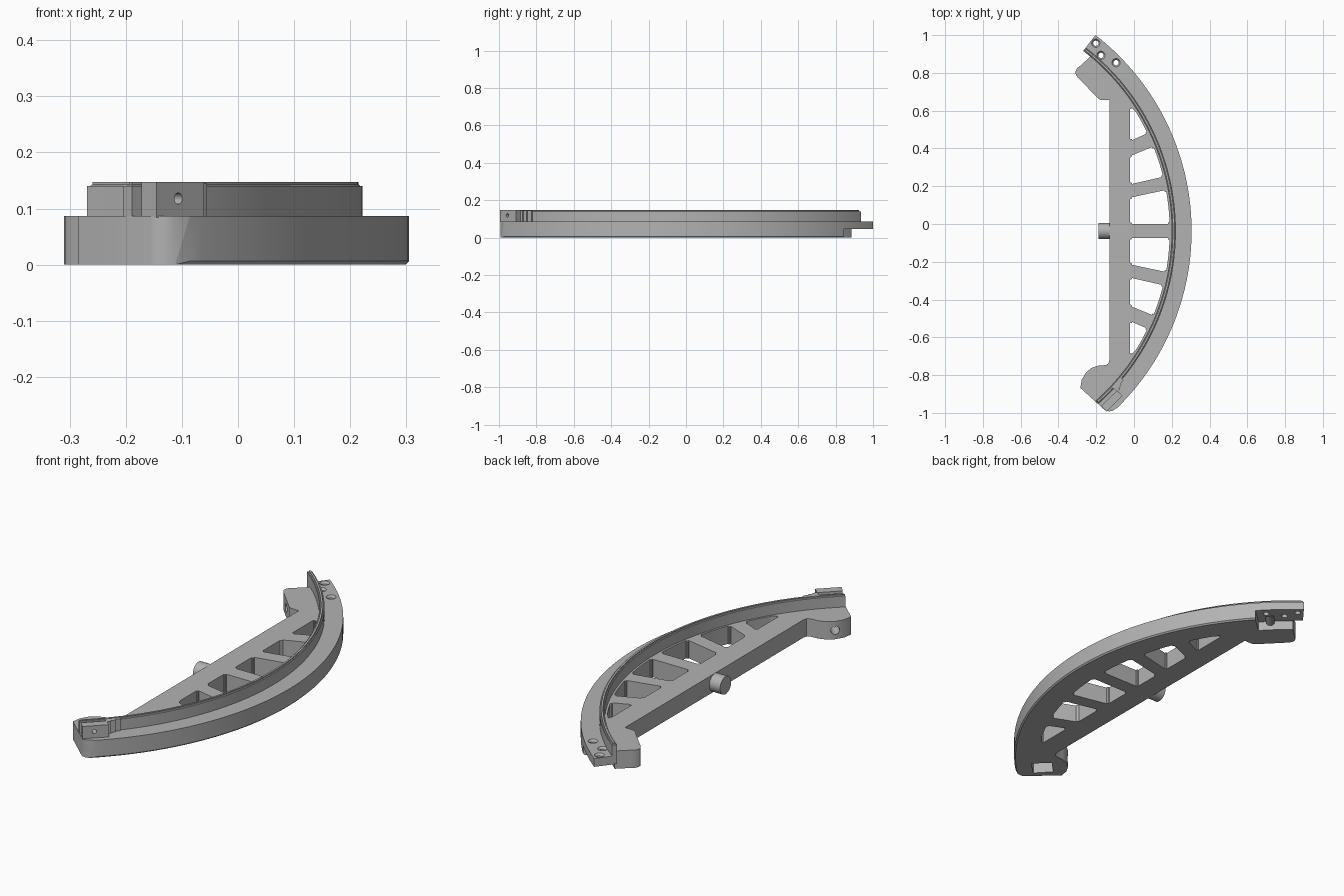
import bpy, bmesh, math
from mathutils import Vector, Matrix

if "Cube" in bpy.data.objects:
    bpy.data.objects.remove(bpy.data.objects["Cube"])

CX, CY = -1.006, -0.037          # centre of the big arc
R_OUT, R_RAIL, R_IN = 1.311, 1.228, 1.205
TOP, RAIL_TOP = 0.087, 0.147

grey = bpy.data.materials.new("plain grey")
grey.use_nodes = True
GREY = (0.45, 0.45, 0.45, 1)
grey.diffuse_color = GREY
grey.node_tree.nodes["Principled BSDF"].inputs["Base Color"].default_value = GREY


def polar(r, deg):
    a = math.radians(deg)
    return (CX + r * math.cos(a), CY + r * math.sin(a))


def arc(r, a0, a1, n):
    return [polar(r, a0 + (a1 - a0) * i / n) for i in range(n + 1)]


def sector(r0, r1, a0, a1, n=6):
    return arc(r1, a0, a1, n) + arc(r0, a1, a0, n)


def radius(co):
    return math.hypot(co.x - CX, co.y - CY)


def prism(name, outline, z0, z1, bevel=0, pick=None, segments=1):
    """Extrude an outline; bevel the edges chosen by pick."""
    bm = bmesh.new()
    face = bm.faces.new([bm.verts.new((x, y, z0)) for x, y in outline])
    new = bmesh.ops.extrude_face_region(bm, geom=[face])["geom"]
    bmesh.ops.translate(bm, vec=(0, 0, z1 - z0),
                        verts=[v for v in new if isinstance(v, bmesh.types.BMVert)])
    bmesh.ops.recalc_face_normals(bm, faces=bm.faces)
    if bevel:
        bmesh.ops.bevel(bm, geom=[e for e in bm.edges if pick(e)], offset=bevel,
                        segments=segments, affect='EDGES', clamp_overlap=True)
    return finish(name, bm)


def rod(name, centre, axis, r0, r1, depth):
    """Cylinder or cone centred on a point along an axis."""
    bm = bmesh.new()
    turn = Vector(axis).to_track_quat('Z', 'Y').to_matrix().to_4x4()
    bmesh.ops.create_cone(bm, cap_ends=True, segments=32, radius1=r0, radius2=r1,
                          depth=depth, matrix=Matrix.Translation(centre) @ turn)
    return finish(name, bm)


def finish(name, bm):
    mesh = bpy.data.meshes.new(name)
    bm.to_mesh(mesh)
    bm.free()
    mesh.materials.append(grey)
    obj = bpy.data.objects.new(name, mesh)
    bpy.context.collection.objects.link(obj)
    return obj


def cut(obj, cutter):
    mod = obj.modifiers.new("cut", 'BOOLEAN')
    mod.operation, mod.solver, mod.object = 'DIFFERENCE', 'EXACT', cutter
    cutter.hide_render = True
    bpy.context.view_layer.objects.active = obj
    bpy.ops.object.modifier_apply(modifier=mod.name)
    bpy.data.objects.remove(cutter)


def upright(e):
    a, b = e.verts
    return abs(a.co.z - b.co.z) > 0.01


# Frame: outer arc, tongue, rear lobe, straight bar, rounded front lobe
outline = arc(R_OUT, -45.4, 52.3, 72) + [polar(R_IN, 52.3), polar(R_IN, 50)]
outline += [(-.285, .837), (-.302, .824), (-.31, .806), (-.308, .79), (-.298, .776),
            (-.187, .662), (-.172, .656), (-.13, .656)]
outline += [(-.13, -.72), (-.135, -.738), (-.15, -.747), (-.19, -.75), (-.225, -.762),
            (-.255, -.787), (-.277, -.825), (-.284, -.868),
            (-.156, -.984), (-.145, -.99), (-.13, -.992), (-.112, -.988)]
frame = prism("frame", outline, 0, TOP, 0.009,
              lambda e: all(v.co.z < .001 and radius(v.co) > R_OUT - .003 for v in e.verts))

# Windows between the spokes, mirrored about the middle spoke
R_WIN = 1.195
for near_l, near_r, far_l, far_r in [(.037, .037, .177, .217), (.247, .287, .397, .447),
                                     (.477, .517, .657, .64)]:
    a0, a1 = (math.degrees(math.asin(t / R_WIN)) for t in (near_r, far_r))
    shape = [(-.02, CY + near_l)] + arc(R_WIN, a0, a1, 8) + [(-.02, CY + far_l)]
    corners = [Vector(shape[i]) for i in (0, 1, -2, -1)]
    for side in (1, -1):
        pts = [(x, CY + side * (y - CY)) for x, y in shape]
        tips = [Vector((c.x, CY + side * (c.y - CY))) for c in corners]
        cut(frame, prism("window_cutter", pts, -.1, .2, .009,
                         lambda e: upright(e) and any(
                             (e.verts[0].co.xy - t).length < .001 for t in tips), 3))

# Step under the rear tongue, and pocket under the front lobe
cut(frame, prism("step_cutter", sector(R_IN - .003, 1.4, 42.3, 60), -.1, .046))
cut(frame, prism("pocket_cutter", sector(1.135, 1.23, -47, -42.8), -.1, .06))

# Radial bolt holes through both lobes
for deg, mid, depth in ((45, 1.1, .3), (-45, 1.06, .25)):
    c, o = polar(mid, deg), polar(0, 0)
    cut(frame, rod("bolt_cutter", (*c, .043), (c[0] - o[0], c[1] - o[1], 0),
                   .02, .02, depth))

# Countersunk holes in the tongue
for x, y in ((-.202, .957), (-.175, .893), (-.095, .854)):
    cut(frame, rod("hole_cutter", (x, y, .07), (0, 0, 1), .014, .014, .2))
    cut(frame, rod("sink_cutter", (x, y, TOP), (0, 0, 1), .014, .03, .02))

# Thin raised rail with rounded top edges
rail = prism("rail", sector(R_IN, R_RAIL, -48.3, 52.3, 72), TOP - .003, RAIL_TOP, .007,
             lambda e: all(v.co.z > RAIL_TOP - .001 for v in e.verts), 3)

# Stepped thickening of the rail beside the front block
steps = [prism("rail_step", sector(R_IN + .006, r, a0, a1, 3), TOP - .003, RAIL_TOP - .002)
         for r, a0, a1 in ((1.252, -42.9, -41.9), (1.244, -41.9, -40.9),
                           (1.236, -40.9, -39.7))]

# Front stop block with a small cross hole
block = prism("stop_block", sector(1.246, 1.287, -48, -42.7, 1), TOP - .003, RAIL_TOP)
c = polar(1.27, -45.6)
cut(block, rod("pin_cutter", (*c, .118), (c[0] - CX, c[1] - CY, 0), .01, .01, .2))

# Pivot pin on the back of the bar
pin = rod("pivot_pin", (-.153, CY, .0435), (1, 0, 0), .043, .043, .07)

# Smooth the curves and keep the edges crisp
bpy.ops.object.select_all(action='DESELECT')
for obj in [frame, rail, block, pin] + steps:
    obj.select_set(True)
bpy.context.view_layer.objects.active = frame
bpy.ops.object.shade_smooth_by_angle(angle=math.radians(30))
